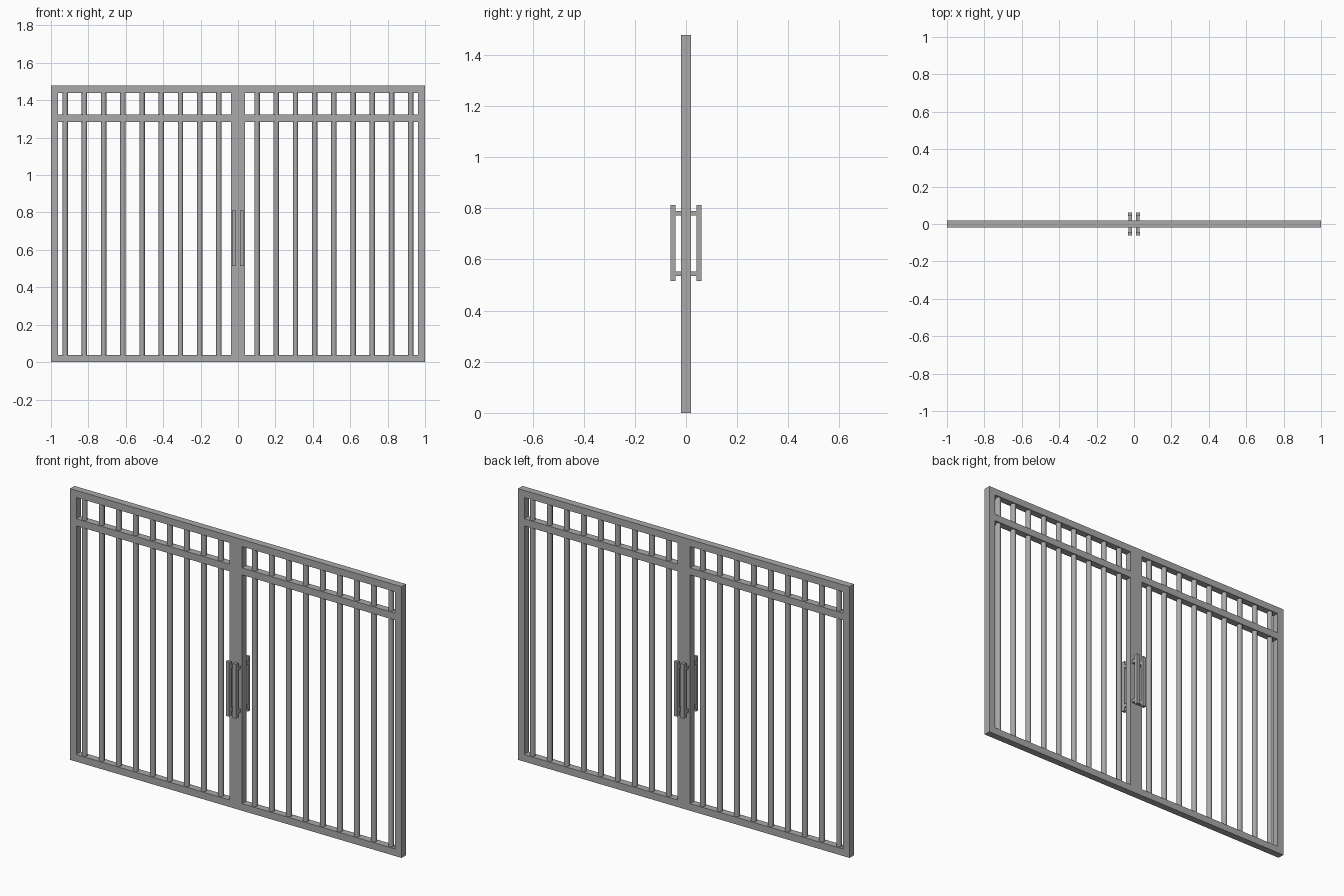
import bpy, math

if "Cube" in bpy.data.objects:
    bpy.data.objects.remove(bpy.data.objects["Cube"])

T = 0.0385     # frame tube size
H = 1.478      # gate height


def material(name, v):
    m = bpy.data.materials.new(name)
    m.diffuse_color = (v, v, v, 1)
    m.use_nodes = True
    m.node_tree.nodes["Principled BSDF"].inputs["Base Color"].default_value = m.diffuse_color
    return m


steel = material("grey steel", 0.4)


def finish(ob, name):
    ob.name = name
    ob.data.materials.append(steel)
    return ob


def box(name, x0, x1, y0, y1, z0, z1):
    bpy.ops.mesh.primitive_cube_add(size=1, location=((x0 + x1) / 2, (y0 + y1) / 2, (z0 + z1) / 2))
    ob = bpy.context.object
    ob.scale = (x1 - x0, y1 - y0, z1 - z0)
    bpy.ops.object.transform_apply(location=False, rotation=False, scale=True)
    return finish(ob, name)


def rod(name, x, y, z0, z1, r):
    bpy.ops.mesh.primitive_cylinder_add(vertices=16, radius=r, depth=z1 - z0, location=(x, y, (z0 + z1) / 2))
    ob = finish(bpy.context.object, name)
    bpy.ops.object.shade_smooth_by_angle(angle=math.radians(40))
    return ob


h = T / 2
for s, side in ((-1, "left"), (1, "right")):
    def sbox(name, a, b, *rest):
        return box(side + "_" + name, min(s * a, s * b), max(s * a, s * b), *rest)

    # leaf frame
    sbox("outer_stile", 1 - T, 1, -h, h, 0, H)
    sbox("inner_stile", 0, T, -h, h, 0, H)
    for name, z in (("bottom_rail", 0), ("middle_rail", 1.285), ("top_rail", H - T)):
        sbox(name, T, 1 - T, -h, h, z, z + T)

    # upright bars
    for i in range(9):
        rod(side + "_bar", s * (0.102 + i * 0.1027), 0, T, H - T, 0.0145)

    # pull handles on both faces
    for f, face in ((-1, "front"), (1, "back")):
        ys = sorted((f * 0.042, f * 0.061))
        sbox(face + "_handle_grip", 0.011, 0.031, *ys, 0.515, 0.812)
        yc = sorted((f * h, f * 0.042))
        for z in (0.544, 0.78):
            sbox(face + "_handle_post", 0.012, 0.030, *yc, z - 0.009, z + 0.009)
